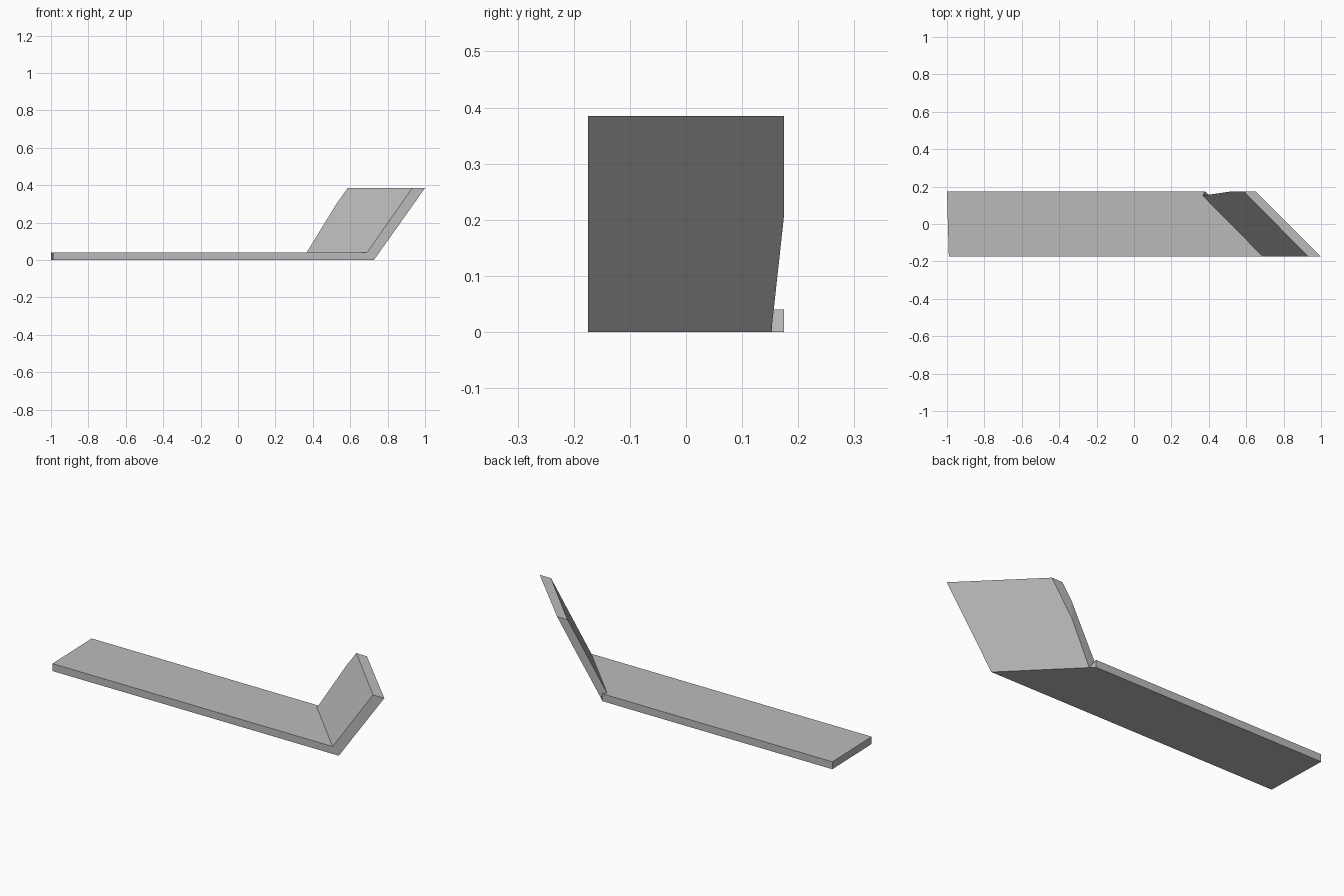
import bpy
import bmesh

cube = bpy.data.objects.get("Cube")
if cube:
    bpy.data.objects.remove(cube, do_unlink=True)

grey = bpy.data.materials.new("plain_grey")
grey.use_nodes = True
colour = (0.5, 0.5, 0.5, 1)
grey.diffuse_color = colour
grey.node_tree.nodes["Principled BSDF"].inputs["Base Color"].default_value = colour

HALF = 0.175   # half the strip width
THICK = 0.04   # strip thickness
TOP = 0.385    # height of the flap rim


def plate(name, lower, upper):
    """Solid between two matching outlines."""
    bm = bmesh.new()
    a = [bm.verts.new(p) for p in lower]
    b = [bm.verts.new(p) for p in upper]
    bm.faces.new(a)
    bm.faces.new(b)
    for i in range(len(a)):
        j = (i + 1) % len(a)
        bm.faces.new((a[i], a[j], b[j], b[i]))
    bmesh.ops.recalc_face_normals(bm, faces=bm.faces)
    mesh = bpy.data.meshes.new(name)
    bm.to_mesh(mesh)
    bm.free()
    mesh.materials.append(grey)
    obj = bpy.data.objects.new(name, mesh)
    bpy.context.collection.objects.link(obj)
    return obj


def strip_outline(front_x, notch_x, z):
    return [(-0.99, -HALF, z), (front_x, -HALF, z), (notch_x, 0.152, z),
            (0.38, HALF, z), (-1, HALF, z)]


# Long flat strip, cut diagonally where the flap folds up
plate("flat_strip", strip_outline(0.727, 0.402, 0),
      strip_outline(0.69, 0.367, THICK))

# Slanted flap with a trimmed lower back corner
outer = [(0.727, -HALF, 0), (1, -HALF, TOP), (0.65, HALF, TOP),
         (0.527, HALF, 0.21), (0.402, 0.152, 0)]
inner = [(0.69, -HALF, THICK), (0.932, -HALF, TOP), (0.587, HALF, TOP),
         (0.53, HALF, 0.306), (0.367, 0.152, THICK)]
plate("folded_flap", outer, inner)
